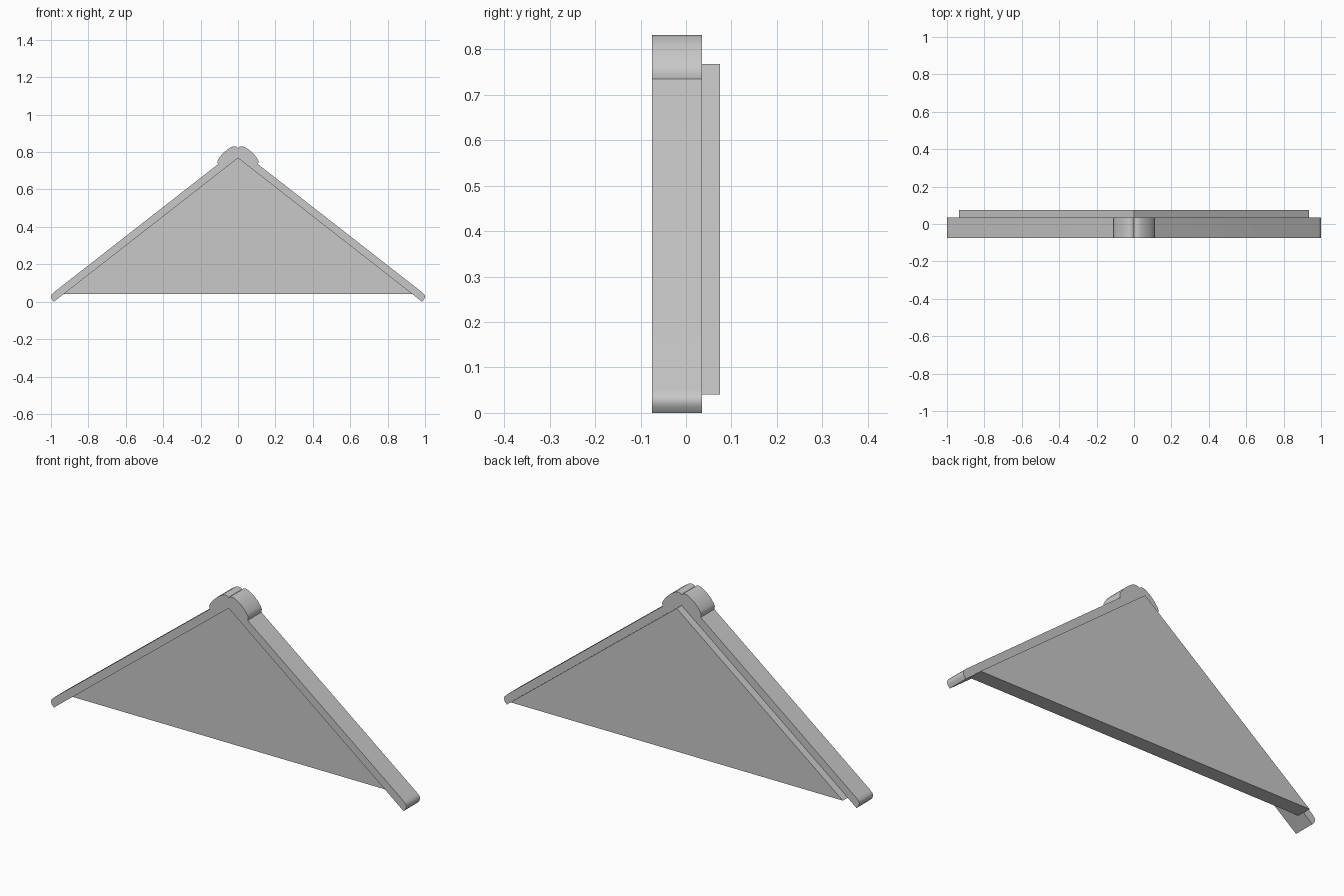
import bpy, bmesh, math

if "Cube" in bpy.data.objects:
    bpy.data.objects.remove(bpy.data.objects["Cube"], do_unlink=True)

grey = bpy.data.materials.new("plain grey")
grey.use_nodes = True
colour = (0.58, 0.58, 0.58, 1)
grey.diffuse_color = colour
grey.node_tree.nodes["Principled BSDF"].inputs["Base Color"].default_value = colour


def extrude_profile(name, half, bottom, y0, y1):
    """Extrude an outline along y: right half from the top, bottom middle, mirrored left half."""
    left = [(-x, z) for x, z in reversed(half) if x > 0]
    bm = bmesh.new()
    face = bm.faces.new([bm.verts.new((x, y0, z)) for x, z in half + bottom + left])
    out = bmesh.ops.extrude_face_region(bm, geom=[face])
    moved = [v for v in out["geom"] if isinstance(v, bmesh.types.BMVert)]
    bmesh.ops.translate(bm, verts=moved, vec=(0, y1 - y0, 0))
    bmesh.ops.recalc_face_normals(bm, faces=bm.faces)
    mesh = bpy.data.meshes.new(name)
    bm.to_mesh(mesh)
    bm.free()
    mesh.materials.append(grey)
    obj = bpy.data.objects.new(name, mesh)
    bpy.context.collection.objects.link(obj)
    bpy.ops.object.select_all(action="DESELECT")
    obj.select_set(True)
    bpy.context.view_layer.objects.active = obj
    bpy.ops.object.shade_smooth_by_angle(angle=math.radians(40))


# Sloping trim with a rounded, notched crest and rounded feet
apex = (0, 0.768)
crest = [(0, 0.821), (0.006, 0.828), (0.019, 0.831), (0.036, 0.827),
         (0.062, 0.810), (0.086, 0.788), (0.103, 0.766), (0.110, 0.751),
         (0.107, 0.735)]
foot = [(0.985, 0.050), (0.997, 0.038), (1.0, 0.027), (0.996, 0.014),
        (0.984, 0.0)]
extrude_profile("gable_trim", crest + foot, [apex], -0.075, 0.035)

# Triangular panel, set back from the front and standing proud at the rear
extrude_profile("gable_panel", [apex, (0.935, 0.04)], [], 0.0, 0.075)
